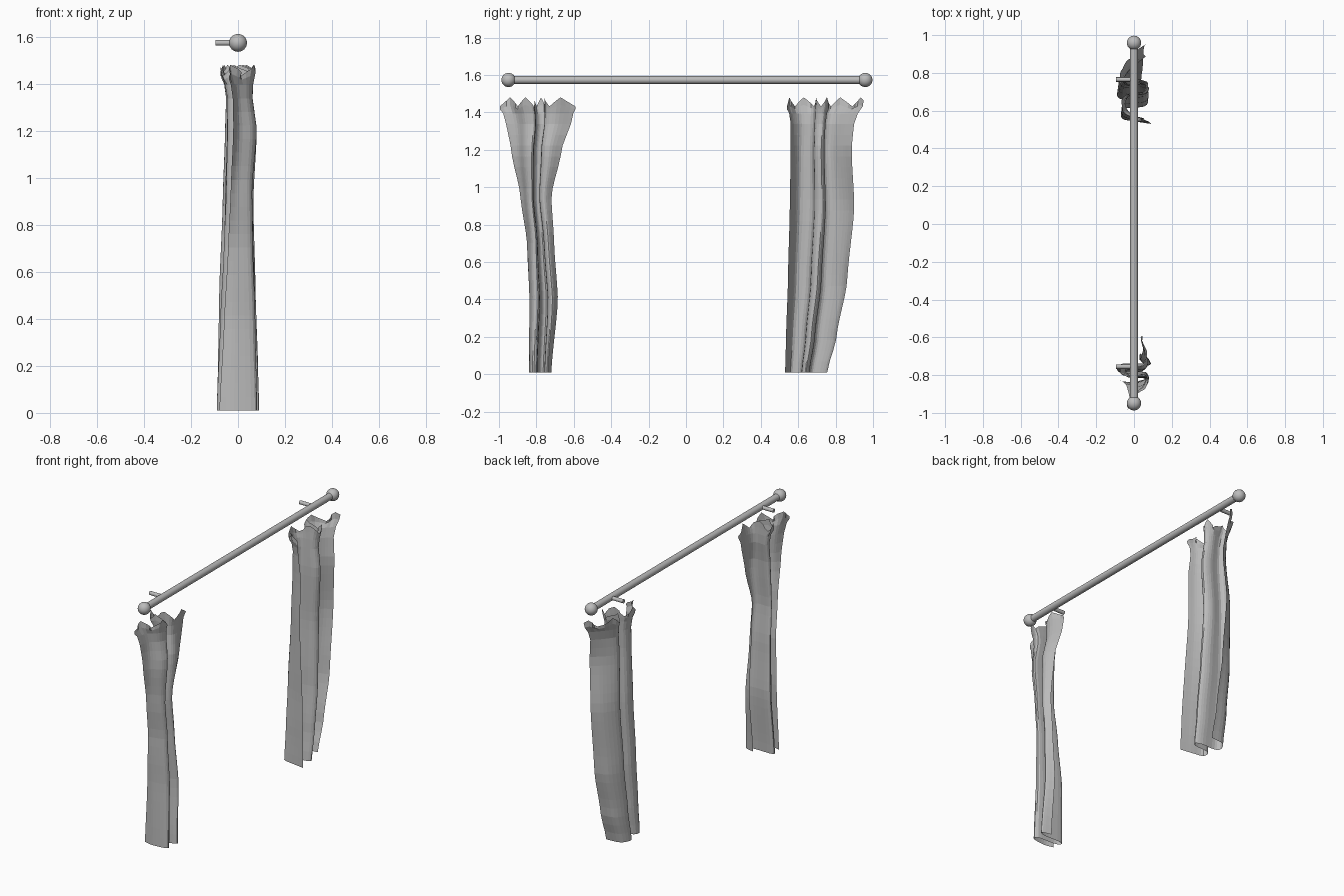
import bpy, math
from mathutils import Vector

if "Cube" in bpy.data.objects:
    bpy.data.objects.remove(bpy.data.objects["Cube"])

grey = bpy.data.materials.new("plain grey")
grey.diffuse_color = (0.5, 0.5, 0.5, 1)
grey.use_nodes = True
grey.node_tree.nodes["Principled BSDF"].inputs["Base Color"].default_value = grey.diffuse_color


def finish(name, smooth=False):
    ob = bpy.context.object
    ob.name = name
    ob.data.materials.append(grey)
    if smooth:
        bpy.ops.object.shade_smooth_by_angle(angle=math.radians(40))
    return ob


# Rod, ball ends and wall pegs
ROD_Z = 1.573
bpy.ops.mesh.primitive_cylinder_add(vertices=32, radius=0.021, depth=1.9,
                                    location=(0, 0.003, ROD_Z), rotation=(math.pi / 2, 0, 0))
finish("curtain_rod", True)
for tag, y in (("left", -0.949), ("right", 0.959)):
    bpy.ops.mesh.primitive_uv_sphere_add(segments=32, ring_count=16, radius=0.038,
                                         location=(0, y, ROD_Z), rotation=(math.pi / 2, 0, 0))
    finish("rod_end_" + tag, True)
for tag, y in (("left", -0.755), ("right", 0.765)):
    bpy.ops.mesh.primitive_cylinder_add(vertices=20, radius=0.012, depth=0.095,
                                        location=(-0.0475, y, ROD_Z), rotation=(0, math.pi / 2, 0))
    finish("wall_peg_" + tag, True)


def spline(pts, steps):
    """Catmull-Rom samples through a row of points."""
    p = [Vector(q) for q in pts]
    p = [2 * p[0] - p[1]] + p + [2 * p[-1] - p[-2]]
    out = []
    for i in range(1, len(p) - 2):
        a, b, c, d = p[i - 1:i + 3]
        for k in range(steps):
            t = k / steps
            out.append(0.5 * (2 * b + (c - a) * t + (2 * a - 5 * b + 4 * c - d) * t ** 2
                              + (3 * b - a - 3 * c + d) * t ** 3))
    return out + [p[-2]]


def lookup(keys, z):
    """Interpolated y and x limits of the cloth at height z."""
    for lo, hi in zip(keys, keys[1:]):
        if z <= hi[0]:
            t = max(0, (z - lo[0]) / (hi[0] - lo[0]))
            t = t * t * (3 - 2 * t) * 0.5 + t * 0.5
            return [a + (b - a) * t for a, b in zip(lo[1:], hi[1:])]
    return keys[-1][1:]


def curtain(name, top_section, low_section, keys):
    top, low = spline(top_section, 4), spline(low_section, 4)
    cols, rows, head = len(top), 24, 1.395
    verts, faces = [], []
    heights = [0.01 + (head - 0.01) * r / rows for r in range(rows + 1)] + [1.44, 1.48]
    for r, z in enumerate(heights):
        y0, y1, x0, x1 = lookup(keys, z)
        f = min(1, z / 1.3)
        sec = [a.lerp(b, f) for a, b in zip(low, top)]
        us, vs = [s[0] for s in sec], [s[1] for s in sec]
        for j, (u, v) in enumerate(sec):
            u = (u - min(us)) / (max(us) - min(us))
            v = (v - min(vs)) / (max(vs) - min(vs))
            zz = z
            if r > rows:  # ruffled heading with pointed edge
                k = r - rows
                tooth = abs((j % 6) / 3 - 1)
                zz -= 0.012 * k * 2 * tooth
                v += (0.09 if j % 4 < 2 else -0.09) * k * (0.5 - abs(v - 0.5))
            verts.append((x0 + (x1 - x0) * v, y0 + (y1 - y0) * u, zz))
    for r in range(len(heights) - 1):
        for j in range(cols - 1):
            a = r * cols + j
            faces.append((a, a + 1, a + 1 + cols, a + cols))
    me = bpy.data.meshes.new(name)
    me.from_pydata(verts, [], faces)
    me.materials.append(grey)
    ob = bpy.data.objects.new(name, me)
    bpy.context.collection.objects.link(ob)


# Pleated curtains: cross-sections as (along rod, depth), limits as (z, y0, y1, x0, x1)
curtain("curtain_left",
        [(-1, -.6), (-.65, -.2), (-.4, .7), (-.1, .9), (-.08, -.5), (.05, -1),
         (.2, -.8), (.2, .5), (.5, .9), (1, .5)],
        [(-.8, -.9), (-1, -.2), (-.8, .8), (-.3, .7), (-.2, -.6), (.1, -1),
         (.4, -.8), (.4, .5), (.7, 1), (1, .3)],
        [(0.01, -.84, -.72, -.09, .09), (.4, -.837, -.685, -.075, .078),
         (.7, -.85, -.705, -.06, .065), (.95, -.885, -.72, -.05, .06),
         (1.2, -.935, -.665, -.045, .08), (1.36, -.965, -.61, -.045, .06),
         (1.44, -.995, -.592, -.07, .07), (1.48, -.995, -.592, -.075, .075)])
curtain("curtain_right",
        [(-1, .5), (-.9, -.2), (-.65, -.8), (-.3, -.6), (-.22, .6), (0, .9),
         (.1, .3), (.05, -.7), (.3, -.9), (.7, -.1), (1, .7)],
        [(-1, 1), (-.9, .2), (-.75, -.7), (-.3, -.6), (-.2, .5), (0, .8),
         (.15, .3), (.15, -.7), (.4, -1), (.9, -.6), (1, .4)],
        [(0.01, .53, .755, -.09, .09), (.2, .535, .805, -.085, .085),
         (.5, .545, .862, -.08, .075), (.9, .555, .90, -.065, .065),
         (1.2, .56, .885, -.055, .08), (1.36, .56, .90, -.05, .06),
         (1.44, .54, .945, -.07, .07), (1.48, .54, .95, -.075, .075)])
